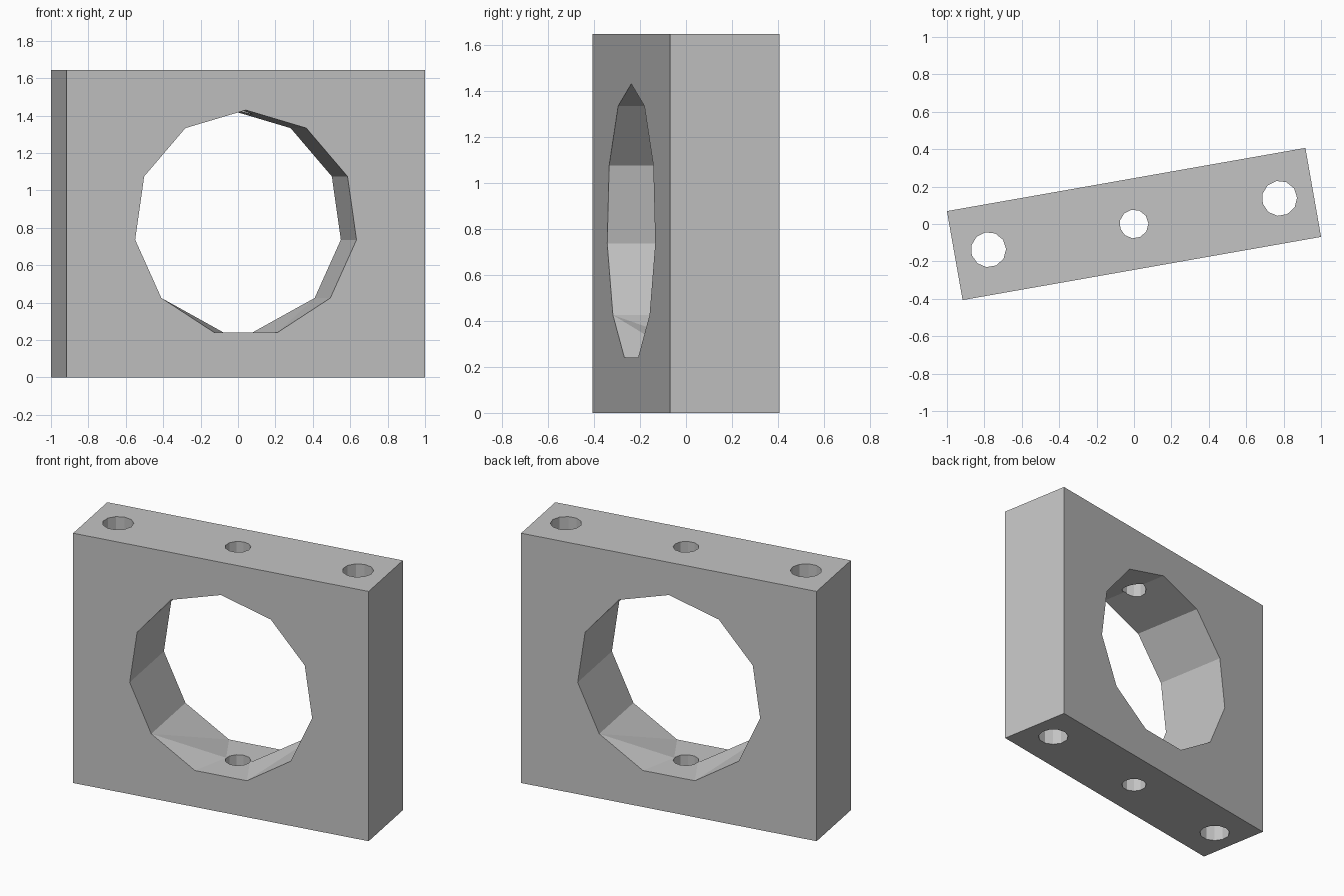
import bpy
import bmesh
from math import radians, sin, cos, tau
from mathutils import Matrix, Vector

cube = bpy.data.objects.get("Cube")
if cube:
    bpy.data.objects.remove(cube, do_unlink=True)

LENGTH, THICK, HEIGHT = 1.946, 0.483, 1.645
BORE, SIDES = 0.607, 11
TURN = Matrix.Rotation(radians(10), 4, "Z")
MID = HEIGHT / 2

grey = bpy.data.materials.new("plain grey")
grey.use_nodes = True
colour = (0.55, 0.55, 0.55, 1)
grey.diffuse_color = colour
grey.node_tree.nodes["Principled BSDF"].inputs["Base Color"].default_value = colour


def finish(name, bm):
    """Turn the shape into its final heading and make it an object."""
    bmesh.ops.recalc_face_normals(bm, faces=bm.faces)
    bm.transform(TURN)
    mesh = bpy.data.meshes.new(name)
    bm.to_mesh(mesh)
    bm.free()
    mesh.materials.append(grey)
    obj = bpy.data.objects.new(name, mesh)
    bpy.context.collection.objects.link(obj)
    return obj


def prism(name, radius, depth, matrix):
    bm = bmesh.new()
    bmesh.ops.create_cone(bm, cap_ends=True, segments=SIDES, radius1=radius,
                          radius2=radius, depth=depth, matrix=matrix)
    return finish(name, bm)


# Upright rectangular block
bm = bmesh.new()
bmesh.ops.create_cube(bm, size=1, matrix=Matrix.Translation((0, 0, MID))
                      @ Matrix.Diagonal((LENGTH, THICK, HEIGHT, 1)))
block = finish("block", bm)

# Large bore front to back, and three bolt holes top to bottom
up = Matrix.Translation((0, 0, MID))
cutters = [prism("bore_cutter", BORE, 1, up @ Matrix.Rotation(radians(90), 4, "X"))]
for x, radius in ((-0.79, 0.094), (0, 0.077), (0.79, 0.094)):
    cutters.append(prism("bolt_hole_cutter", radius, 2,
                         up @ Matrix.Translation((x, 0, 0))))

bpy.context.view_layer.objects.active = block
for cutter in cutters:
    cutter.hide_render = True
    mod = block.modifiers.new("cut", "BOOLEAN")
    mod.operation = "DIFFERENCE"
    mod.solver = "EXACT"
    mod.object = cutter
    bpy.ops.object.modifier_apply(modifier=mod.name)
for cutter in cutters:
    bpy.data.objects.remove(cutter, do_unlink=True)


# Shallow wedges where the bore's lower slopes run into the middle bolt hole
def bore_corner(step, y):
    a = tau * step / SIDES
    return Vector((-BORE * sin(a), y, MID + BORE * cos(a)))


for name, heading in (("left_wedge", 180), ("right_wedge", 0)):
    front, back = -THICK / 2, THICK / 2
    low = bore_corner(5, front)
    points = [bore_corner(4, front), low, bore_corner(5, back),
              Vector((-0.078, 0, low.z))]
    bm = bmesh.new()
    verts = [bm.verts.new(p) for p in points]
    bmesh.ops.convex_hull(bm, input=verts)
    bm.transform(Matrix.Rotation(radians(heading), 4, "Z"))
    finish(name, bm)
